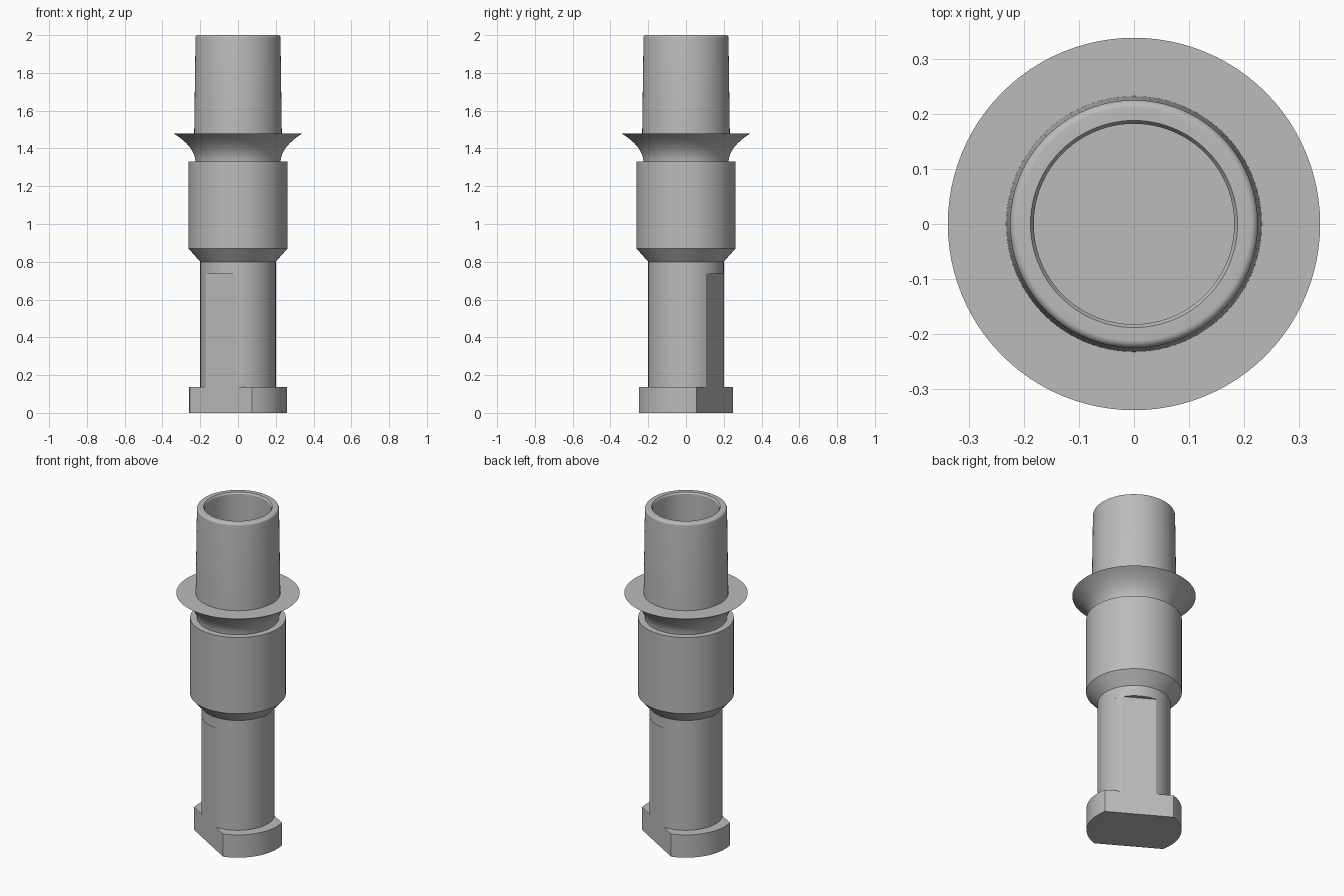
import bpy
import bmesh
from math import pi, cos, sin, acos, radians

SEGMENTS = 96
FLAT_ANGLE = radians(239.5)   # direction of one wrench flat, the other is opposite
FLAT_DIST = 0.177             # distance of the flats from the axis

cube = bpy.data.objects.get("Cube")
if cube:
    bpy.data.objects.remove(cube, do_unlink=True)

metal = bpy.data.materials.new("grey_metal")
metal.use_nodes = True
grey = (0.5, 0.5, 0.5, 1)
metal.diffuse_color = grey
metal.node_tree.nodes["Principled BSDF"].inputs["Base Color"].default_value = grey


def circle(r):
    return [(r * cos(2 * pi * i / SEGMENTS), r * sin(2 * pi * i / SEGMENTS))
            for i in range(SEGMENTS)]


def flatted_circle(r, steps=36):
    """Circle outline cut by two opposite parallel flats."""
    half = acos(FLAT_DIST / r)
    points = []
    for side in (0, pi):
        start = FLAT_ANGLE + side + half
        sweep = pi - 2 * half
        for i in range(steps + 1):
            a = start + sweep * i / steps
            points.append((r * cos(a), r * sin(a)))
    return points


def loft(name, sections, cap_start=False, cap_end=False):
    """Skin a stack of (outline, z) sections."""
    bm = bmesh.new()
    rings = [[bm.verts.new((x, y, z)) for x, y in outline] for outline, z in sections]
    for low, high in zip(rings, rings[1:]):
        for i in range(len(low)):
            j = (i + 1) % len(low)
            bm.faces.new((low[i], low[j], high[j], high[i]))
    if cap_start:
        bm.faces.new(rings[0][::-1])
    if cap_end:
        bm.faces.new(rings[-1])
    mesh = bpy.data.meshes.new(name)
    bm.to_mesh(mesh)
    bm.free()
    mesh.materials.append(metal)
    obj = bpy.data.objects.new(name, mesh)
    bpy.context.collection.objects.link(obj)
    bpy.ops.object.select_all(action='DESELECT')
    obj.select_set(True)
    bpy.context.view_layer.objects.active = obj
    bpy.ops.object.shade_smooth_by_angle(angle=radians(20))
    return obj


def lathe(name, profile, **caps):
    return loft(name, [(circle(r), z) for r, z in profile], **caps)


# Foot and the neck with two wrench flats
foot = flatted_circle(0.26)
loft("base_foot", [(foot, 0), (foot, 0.137)], cap_start=True, cap_end=True)
neck = flatted_circle(0.2)
loft("flatted_neck", [(neck, 0.137), (neck, 0.735)])

# Round top of the neck, cone and wide barrel
lathe("barrel", [(0.2, 0.735), (0.2, 0.8), (0.262, 0.87), (0.262, 1.33), (0.22, 1.33)],
      cap_start=True)

# Flared flange with a concave underside
p0, p1, p2 = (0.225, 1.33), (0.23, 1.41), (0.338, 1.478)
flare = []
for i in range(13):
    t = i / 12
    flare.append(tuple((1 - t) ** 2 * a + 2 * t * (1 - t) * b + t * t * c
                       for a, b, c in zip(p0, p1, p2)))
lathe("flange", flare + [(0.228, 1.478)])

# Tapered tube with a rounded rim and a blind bore
fillet = 0.014
rim = [(0.225 - fillet + fillet * cos(a), 2 - fillet + fillet * sin(a))
       for a in (pi / 2 * i / 6 for i in range(7))]
bore = [(0.188, 2), (0.182, 1.99), (0.182, 1.4)]
lathe("tube", [(0.232, 1.478)] + rim + bore, cap_end=True)
